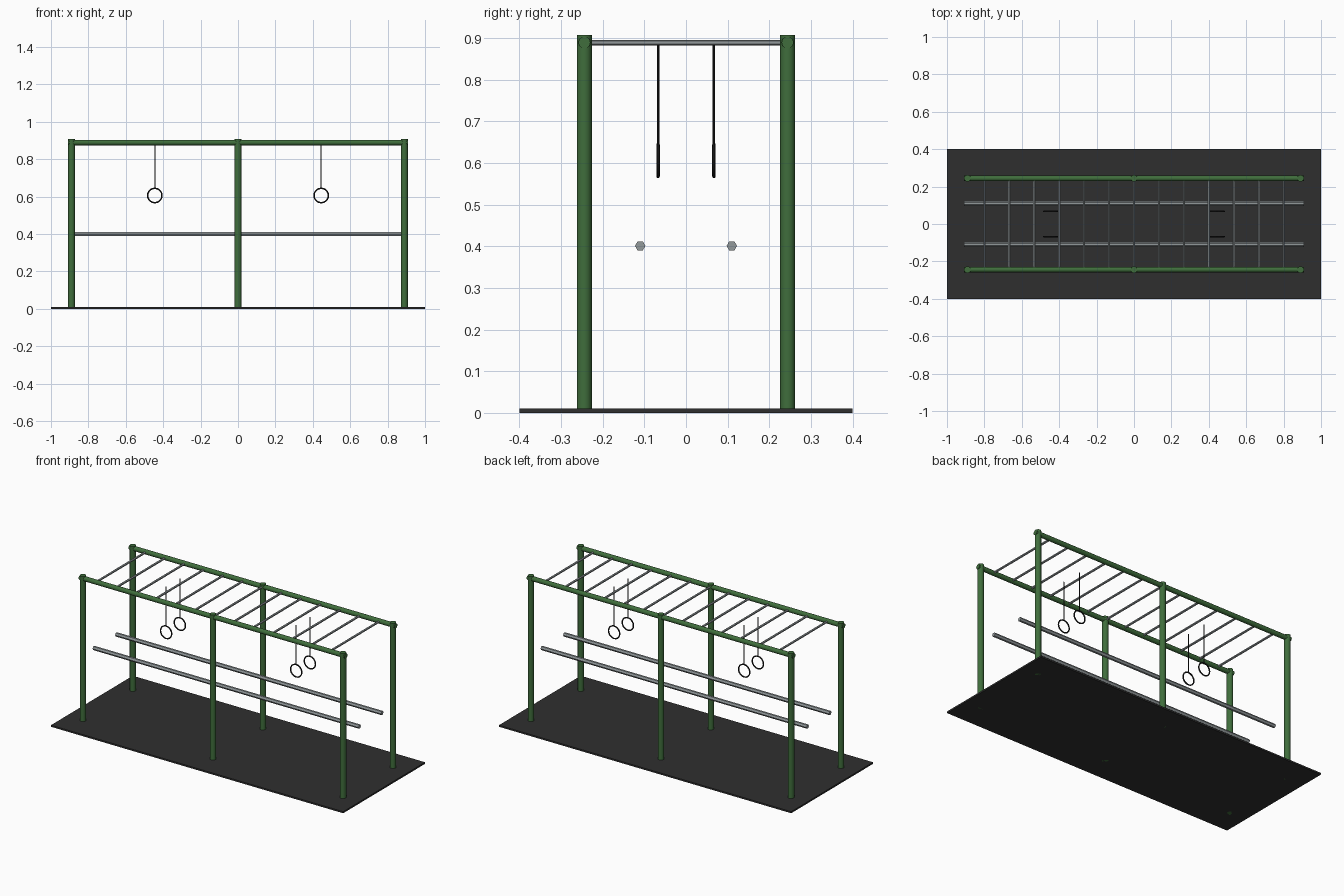
import bpy
from math import pi, radians

cube = bpy.data.objects.get("Cube")
if cube:
    bpy.data.objects.remove(cube, do_unlink=True)


def material(name, r, g, b):
    mat = bpy.data.materials.new(name)
    mat.use_nodes = True
    mat.diffuse_color = (r, g, b, 1)
    bsdf = next(n for n in mat.node_tree.nodes if n.type == "BSDF_PRINCIPLED")
    bsdf.inputs["Base Color"].default_value = (r, g, b, 1)
    return mat


green = material("green paint", 0.05, 0.155, 0.045)
steel = material("grey steel", 0.29, 0.32, 0.33)
rubber = material("dark rubber mat", 0.028, 0.028, 0.028)
black = material("black strap", 0.012, 0.012, 0.012)


def finish(name, mat, smooth=True):
    ob = bpy.context.object
    ob.name = name
    ob.data.materials.append(mat)
    if smooth:
        bpy.ops.object.shade_smooth_by_angle(angle=radians(40))
    return ob


def tube(name, mat, radius, length, centre, axis="z", sides=12):
    turn = {"x": (0, pi / 2, 0), "y": (pi / 2, 0, 0), "z": (0, 0, 0)}[axis]
    bpy.ops.mesh.primitive_cylinder_add(vertices=sides, radius=radius, depth=length,
                                        location=centre, rotation=turn)
    return finish(name, mat, smooth=sides > 6)


POST_X, POST_Y = 0.89, 0.244
TOP, RAIL_Z = 0.907, 0.889

# Ground mat
bpy.ops.mesh.primitive_cube_add(size=1, location=(0, 0, 0.005))
bpy.context.object.scale = (2, 0.8, 0.01)
finish("ground_mat", rubber, smooth=False)

for side, s in (("front", -1), ("back", 1)):
    # Uprights and overhead rail
    for label, x in (("right", -POST_X), ("middle", 0), ("left", POST_X)):
        tube(f"{side}_{label}_post", green, 0.018, TOP, (x, s * POST_Y, TOP / 2))
    tube(f"{side}_top_rail", green, 0.0145, 1.82, (0, s * POST_Y, RAIL_Z), "x")
    # Parallel bar
    tube(f"{side}_parallel_bar", steel, 0.0125, 1.82, (0, s * 0.11, 0.401), "x", 6)

    # Hanging rings
    for label, x in (("right", -0.445), ("left", 0.445)):
        tube(f"{side}_{label}_ring_strap", black, 0.003, 0.242,
             (x, s * 0.067, 0.766), sides=6)
        bpy.ops.mesh.primitive_torus_add(major_radius=0.0385, minor_radius=0.004,
                                         major_segments=20, minor_segments=8,
                                         location=(x, s * 0.067, 0.606),
                                         rotation=(pi / 2, 0, 0))
        finish(f"{side}_{label}_ring", black)

# Monkey bar rungs
for i in range(13):
    tube(f"rung_{i + 1}", steel, 0.0068, 2 * POST_Y, ((i - 6) * 0.1333, 0, RAIL_Z), "y", 6)
